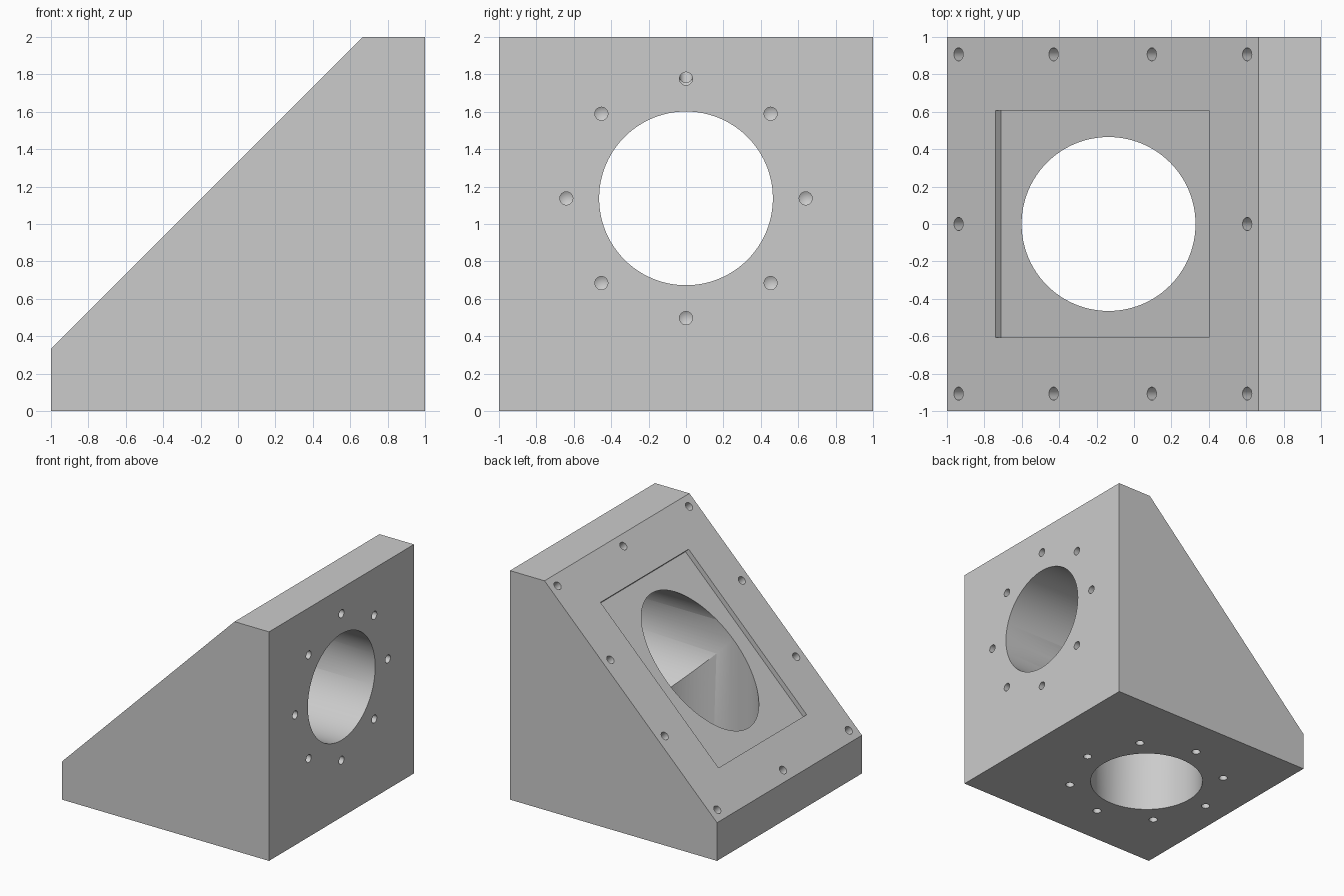
import bpy, bmesh, math
from mathutils import Vector, Matrix

if "Cube" in bpy.data.objects:
    bpy.data.objects.remove(bpy.data.objects["Cube"], do_unlink=True)

CX, CZ = -0.136, 1.137          # bore axes
SLOPE = 4 / 3                   # inclined face lies on z = x + SLOPE
RIGHT, UP = Vector((1, 0, 0)), Vector((0, 0, 1))
INTO_SLOPE = Vector((1, 0, -1)).normalized()

grey = bpy.data.materials.new("light grey")
grey.use_nodes = True
colour = (0.6, 0.6, 0.6, 1)
grey.diffuse_color = colour
grey.node_tree.nodes["Principled BSDF"].inputs["Base Color"].default_value = colour


def make(name, bm):
    bmesh.ops.recalc_face_normals(bm, faces=bm.faces)
    mesh = bpy.data.meshes.new(name)
    bm.to_mesh(mesh)
    bm.free()
    mesh.materials.append(grey)
    obj = bpy.data.objects.new(name, mesh)
    bpy.context.collection.objects.link(obj)
    return obj


def add_drill(bm, point, direction, radius, depth, tip=0.0, segments=24):
    """Cylinder entering at point along direction, with an optional pointed end."""
    over = 0.05
    length = depth + over
    place = Matrix.Translation(point) @ direction.to_track_quat('Z', 'Y').to_matrix().to_4x4()
    shift = Matrix.Translation((0, 0, length / 2 - over))
    made = bmesh.ops.create_cone(bm, cap_ends=True, segments=segments, radius1=radius,
                                 radius2=radius, depth=length, matrix=place @ shift)
    if tip:
        caps = {f for v in made["verts"] for f in v.link_faces if len(f.verts) > 4}
        end = max(caps, key=lambda f: f.calc_center_median().dot(direction))
        centre = bmesh.ops.poke(bm, faces=[end])["verts"][0]
        centre.co += direction * tip


def cut(body, name, bm):
    cutter = make(name, bm)
    cutter.hide_render = True
    mod = body.modifiers.new(name, 'BOOLEAN')
    mod.operation, mod.solver, mod.object = 'DIFFERENCE', 'EXACT', cutter
    bpy.context.view_layer.objects.active = body
    bpy.ops.object.modifier_apply(modifier=name)
    bpy.data.objects.remove(cutter, do_unlink=True)


# Wedge body: side profile extruded along y
bm = bmesh.new()
profile = [(-1, 0), (1, 0), (1, 2), (2 - SLOPE, 2), (-1, SLOPE - 1)]
face = bm.faces.new([bm.verts.new((x, -1, z)) for x, z in profile])
extruded = bmesh.ops.extrude_face_region(bm, geom=[face])["geom"]
bmesh.ops.translate(bm, vec=(0, 2, 0), verts=[v for v in extruded if isinstance(v, bmesh.types.BMVert)])
body = make("mirror_mount_body", bm)

# Shallow rectangular recess in the inclined face
bm = bmesh.new()
depth, over = 0.0424, 0.2
middle = Vector((-0.17, 0, SLOPE - 0.17)) + INTO_SLOPE * (depth - over) / 2
turn = Matrix.Rotation(math.radians(-45), 4, 'Y')
size = Matrix.Diagonal((1.14 * math.sqrt(2), 1.216, depth + over, 1))
bmesh.ops.create_cube(bm, size=1, matrix=Matrix.Translation(middle) @ turn @ size)
cut(body, "recess_cutter", bm)

# Two crossing bores that meet at the recess
for name, point, direction, radius in (
        ("vertical_bore_cutter", Vector((CX, 0, 0)), UP, 0.465),
        ("horizontal_bore_cutter", Vector((1, 0, CZ)), -RIGHT, 0.4645)):
    bm = bmesh.new()
    add_drill(bm, point, direction, radius, 2.2, segments=96)
    cut(body, name, bm)

# Rings of eight screw holes around each bore
for name, point, direction, across in (
        ("bottom_hole_cutter", Vector((CX, 0, 0)), UP, RIGHT),
        ("side_hole_cutter", Vector((1, 0, CZ)), -RIGHT, UP)):
    bm = bmesh.new()
    for i in range(8):
        a = i * math.pi / 4
        offset = (across * math.cos(a) + Vector((0, 1, 0)) * math.sin(a)) * 0.64
        add_drill(bm, point + offset, direction, 0.035, 0.23, tip=0.02)
    cut(body, name, bm)

# Screw holes along the border of the inclined face
bm = bmesh.new()
columns = (-0.938, -0.43, 0.095, 0.605)
for y in (-0.907, 0, 0.907):
    for x in (columns if y else (columns[0], columns[-1])):
        add_drill(bm, Vector((x, y, x + SLOPE)), INTO_SLOPE, 0.035, 0.23, tip=0.02)
cut(body, "slope_hole_cutter", bm)

# Smooth bores, sharp edges
bpy.ops.object.select_all(action='DESELECT')
body.select_set(True)
bpy.context.view_layer.objects.active = body
bpy.ops.object.shade_smooth_by_angle(angle=math.radians(25))
